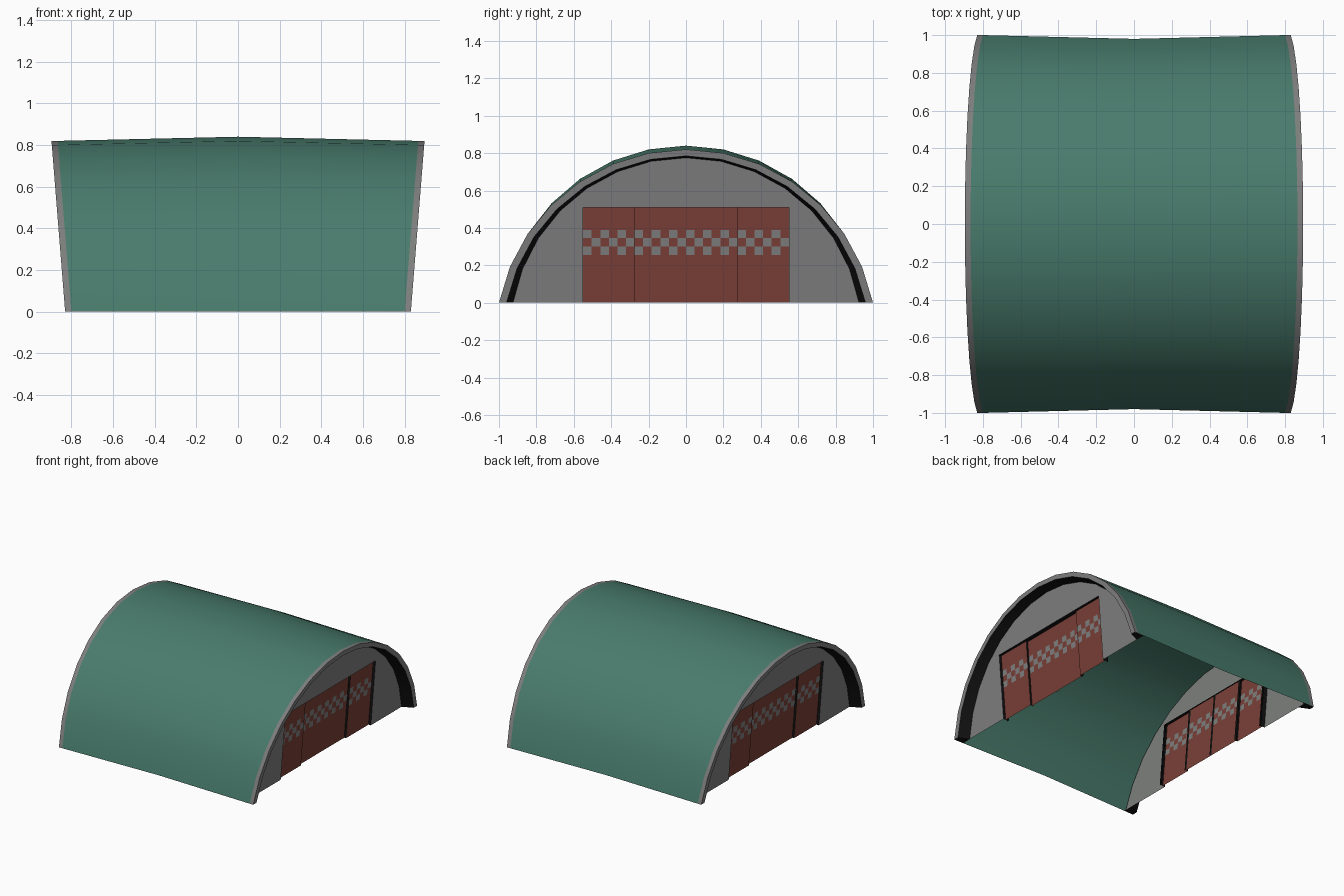
import bpy, math

if "Cube" in bpy.data.objects:
    bpy.data.objects.remove(bpy.data.objects["Cube"])

SEG = 14          # sides of the arch
LEAN = 0.08       # end walls lean outward with height


def material(name, rgb):
    m = bpy.data.materials.new(name)
    m.diffuse_color = (*rgb, 1)
    m.use_nodes = True
    m.node_tree.nodes["Principled BSDF"].inputs["Base Color"].default_value = m.diffuse_color
    return m


green = material("green_roof_paint", (0.066, 0.200, 0.150))
grey = material("grey_concrete", (0.205, 0.210, 0.205))
red = material("red_door_paint", (0.195, 0.050, 0.038))
black = material("black_shadow_trim", (0.006, 0.006, 0.006))


def arc(half, height):
    """Circular arch as (y, z) points, from -half to +half on the ground."""
    r = (half ** 2 + height ** 2) / (2 * height)
    c = height - r
    a = math.acos(-c / r)
    return [(r * math.sin(a * (2 * i / SEG - 1)),
             r * math.cos(a * (2 * i / SEG - 1)) + c) for i in range(SEG + 1)]


def ring(side, x, half, height):
    return [(side * (x + LEAN * z), y, z) for y, z in arc(half, height)]


def make(name, verts, faces, mats, indices=None, smooth=False):
    me = bpy.data.meshes.new(name)
    me.from_pydata(verts, [], faces)
    for m in mats:
        me.materials.append(m)
    if indices:
        me.polygons.foreach_set("material_index", indices)
    ob = bpy.data.objects.new(name, me)
    bpy.context.collection.objects.link(ob)
    if smooth:
        bpy.context.view_layer.objects.active = ob
        ob.select_set(True)
        bpy.ops.object.shade_smooth_by_angle(angle=math.radians(30))
        ob.select_set(False)
    return ob


def loft(name, rings, mats, band_mats=None):
    """Skin neighbouring arches; one material index per band."""
    n = SEG + 1
    faces, idx = [], []
    for b in range(len(rings) - 1):
        for i in range(SEG):
            p = b * n + i
            faces.append((p, p + n, p + n + 1, p + 1))
            idx.append(band_mats[b] if band_mats else 0)
    return make(name, [v for r in rings for v in r], faces, mats, idx, True)


def strip(name, side, path, mat):
    """Straight-walled strip between pairs of (x, y, z) edge points."""
    vs = [(side * (x + LEAN * z), y, z) for x, y, z in path]
    return make(name, vs, [(i, i + 1, i + 3, i + 2) for i in range(0, len(vs) - 2, 2)], [mat])


# Curved roof shell, slightly higher at the middle
loft("roof", [ring(-1, 0.80, 1, 0.82),
              [(0, y, z) for y, z in arc(0.98, 0.84)],
              ring(1, 0.80, 1, 0.82)], [green])

WALL, OUTER, INNER = 0.75, 0.73, 0.715     # wall, side panel and centre panel depths
W, H = 0.55, 0.51                          # door half width and height
ROWS = [0, 0.255, 0.30, 0.345, 0.39, H]
COLS = 24


def door_panel(name, side, depth, c0, c1):
    """Door leaf with a checked band cut into its grid."""
    n = len(ROWS)
    vs, fs, idx = [], [], []
    for c in range(c0, c1 + 1):
        y = -W + 2 * W * c / COLS
        vs += [(side * (depth + LEAN * z), y, z) for z in ROWS]
    for c in range(c1 - c0):
        for r in range(n - 1):
            p = c * n + r
            fs.append((p, p + n, p + n + 1, p + 1))
            idx.append(int(1 <= r <= 3 and (c + c0 + r) % 2 == 1))
    if side < 0:
        fs = [f[::-1] for f in fs]
    make(name, vs, fs, [red, grey], idx)


for side, tag in ((1, "right"), (-1, "left")):
    # Rim around the open end and the dark soffit behind it
    loft(tag + "_rim", [ring(side, 0.80, 1, 0.82), ring(side, 0.83, 1, 0.82),
                        ring(side, 0.83, 0.96, 0.785), ring(side, WALL, 0.925, 0.775)],
         [grey, black], [0, 0, 1])
    # Feet closing the rim at the ground
    for s in (-1, 1):
        foot = [(side * x, s * y, 0) for x, y in
                ((WALL, 0.997), (0.83, 1), (0.83, 0.96), (WALL, 0.925))]
        make(tag + "_rim_foot", foot, [(0, 1, 2, 3)], [black])

    # End wall with the door opening left out
    outline = [(side * (WALL + LEAN * z), y, z) for y, z in
               arc(0.985, 0.81) + [(W, 0), (W, H), (-W, H), (-W, 0)]]
    make(tag + "_end_wall", outline, [tuple(range(len(outline)))], [grey])

    # Black reveal around the opening
    path = []
    for y, z in ((-W, 0), (-W, H), (W, H), (W, 0)):
        path += [(WALL, y, z), (INNER - 0.01, y, z)]
    strip(tag + "_door_reveal", side, path, black)

    # Door leaves: outer pair and a deeper centre pair
    for name, d, a, b in (("front_leaf", OUTER, 0, 6), ("centre_front_leaf", INNER, 6, 12),
                          ("centre_back_leaf", INNER, 12, 18), ("back_leaf", OUTER, 18, 24)):
        door_panel(f"{tag}_door_{name}", side, d, a, b)
    for y in (-W / 2, W / 2):
        strip(tag + "_door_step", side,
              [(OUTER, y, 0), (INNER, y, 0), (OUTER, y, H), (INNER, y, H)], black)

    # Dark posts behind the leaf joints
    for k in range(-2, 3):
        y = k * W / 2
        x = INNER - 0.006
        strip(tag + "_door_post", side,
              [(x, y - 0.01, 0), (x, y + 0.01, 0), (x, y - 0.01, H), (x, y + 0.01, H)], black)
